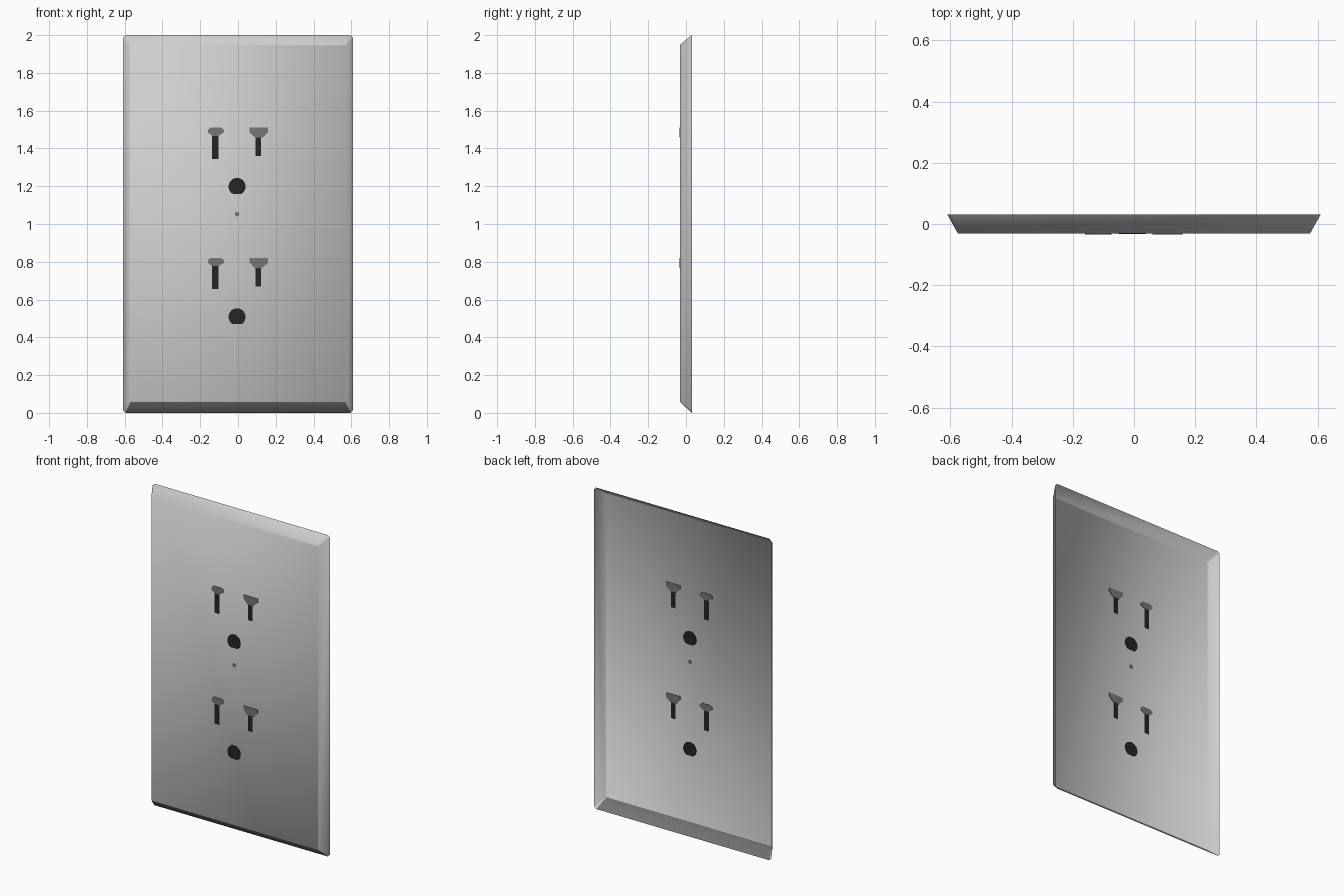
import bpy, bmesh, math

if "Cube" in bpy.data.objects:
    bpy.data.objects.remove(bpy.data.objects["Cube"])


def material(name, v):
    m = bpy.data.materials.new(name)
    m.diffuse_color = (v, v, v, 1)
    m.use_nodes = True
    m.node_tree.nodes["Principled BSDF"].inputs["Base Color"].default_value = m.diffuse_color
    return m


LIGHT = material("light grey", 0.62)
MID = material("mid grey", 0.18)
DARK = material("near black", 0.018)
FRONT, BACK = -0.031, 0.031


def finish(name, bm, mats):
    mesh = bpy.data.meshes.new(name)
    bm.to_mesh(mesh)
    bm.free()
    for m in mats:
        mesh.materials.append(m)
    ob = bpy.data.objects.new(name, mesh)
    bpy.context.collection.objects.link(ob)
    return ob


def outline(hx, z0, z1, c):
    """Rectangle with small clipped corners, counter-clockwise from the front."""
    return [(-hx + c, z0), (hx - c, z0), (hx, z0 + c), (hx, z1 - c),
            (hx - c, z1), (-hx + c, z1), (-hx, z1 - c), (-hx, z0 + c)]


# Wall plate: open-backed smooth shell with a sloping rim
bm = bmesh.new()
inner = [bm.verts.new((x, FRONT, z)) for x, z in outline(0.575, 0.057, 1.95, 0.006)]
outer = [bm.verts.new((x, BACK, z)) for x, z in outline(0.61, 0.0, 2.0, 0.014)]
bm.faces.new(inner)
for i in range(8):
    j = (i + 1) % 8
    f = bm.faces.new((inner[i], outer[i], outer[j], inner[j]))
    if i == 0:
        f.material_index = 1      # darker bottom slope
for f in bm.faces:
    f.smooth = True
finish("wall_plate", bm, [LIGHT, MID])


def inlay(name, pts, mat, depth=0.002):
    """Thin plate through the shell, visible on both sides."""
    bm = bmesh.new()
    a = [bm.verts.new((x, FRONT - depth, z)) for x, z in pts]
    b = [bm.verts.new((x, FRONT + depth, z)) for x, z in pts]
    bm.faces.new(a)
    bm.faces.new(b[::-1])
    n = len(pts)
    for i in range(n):
        j = (i + 1) % n
        bm.faces.new((a[i], b[i], b[j], a[j]))
    bmesh.ops.recalc_face_normals(bm, faces=bm.faces)
    finish(name, bm, [mat])


def box(x0, x1, z0, z1):
    return [(x0, z0), (x1, z0), (x1, z1), (x0, z1)]


# Two sockets, upper and lower
for tag, t in (("upper", 1.51), ("lower", 0.82)):
    inlay(tag + "_left_slot", box(-0.137, -0.104, t - 0.165, t - 0.03), DARK)
    inlay(tag + "_right_slot", box(0.093, 0.122, t - 0.15, t - 0.04), DARK)
    # grey slot heads
    inlay(tag + "_left_head",
          [(-0.137, t - 0.043), (-0.104, t - 0.043), (-0.073, t - 0.025),
           (-0.073, t - 0.012), (-0.09, t), (-0.145, t),
           (-0.16, t - 0.012), (-0.16, t - 0.025)], MID, 0.003)
    inlay(tag + "_right_head",
          [(0.088, t - 0.052), (0.13, t - 0.052), (0.158, t - 0.025),
           (0.158, t), (0.06, t), (0.06, t - 0.022)], MID, 0.003)
    # ground hole: circle flattened at the bottom
    cz = t - 0.312
    hole = []
    for k in range(24):
        a = math.tau * k / 24
        hole.append((-0.005 + 0.045 * math.cos(a),
                     max(cz + 0.046 * math.sin(a), cz - 0.038)))
    inlay(tag + "_ground_hole", hole, DARK)

# Centre screw dot
inlay("centre_screw", [(-0.005 + 0.012 * math.cos(math.tau * k / 8),
                        1.052 + 0.013 * math.sin(math.tau * k / 8))
                       for k in range(8)], MID)
